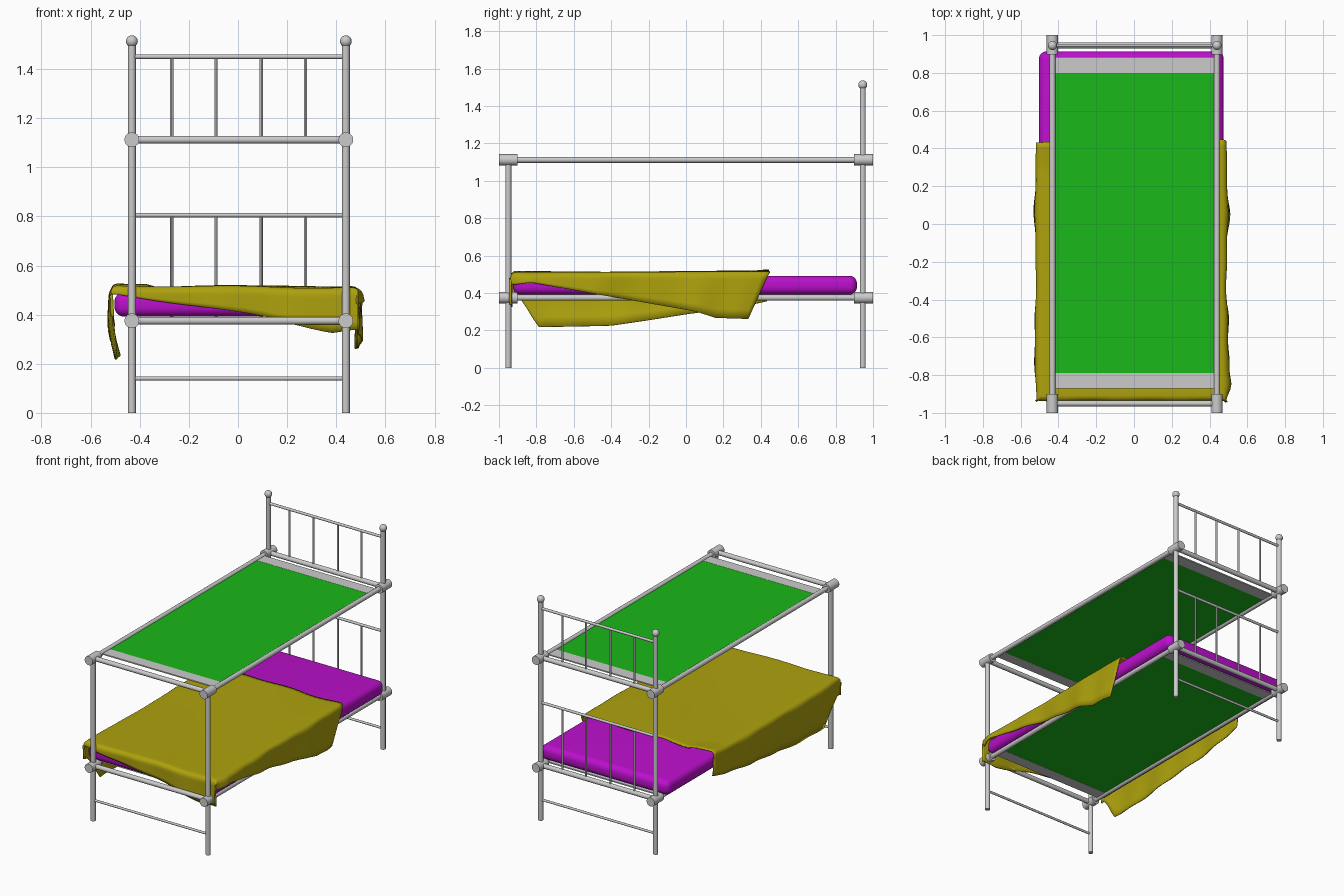
import bpy, bmesh, math
from mathutils import Vector

if "Cube" in bpy.data.objects:
    bpy.data.objects.remove(bpy.data.objects["Cube"])

def material(name, rgb):
    m = bpy.data.materials.new(name)
    m.diffuse_color = (*rgb, 1)
    m.use_nodes = True
    m.node_tree.nodes["Principled BSDF"].inputs["Base Color"].default_value = m.diffuse_color
    return m

GREEN = material("green_fabric", (0.01, 0.48, 0.01))
MAGENTA = material("magenta_fabric", (0.50, 0.005, 0.60))
YELLOW = material("yellow_fabric", (0.42, 0.36, 0.004))

def tube(name, a, b, r, sides=16):
    a, b = Vector(a), Vector(b)
    bpy.ops.mesh.primitive_cylinder_add(vertices=sides, radius=r, depth=(b - a).length,
        location=(a + b) / 2, rotation=(b - a).to_track_quat('Z', 'Y').to_euler())
    o = bpy.context.object
    o.name = name
    bpy.ops.object.shade_smooth_by_angle()
    return o

def box(name, lo, hi, mat=None):
    lo, hi = Vector(lo), Vector(hi)
    bpy.ops.mesh.primitive_cube_add(size=1, location=(lo + hi) / 2)
    o = bpy.context.object
    o.name = name
    o.scale = hi - lo
    bpy.ops.object.transform_apply(location=False, rotation=False, scale=True)
    if mat:
        o.data.materials.append(mat)
    return o

XL, XR, YF, YB = -0.432, 0.439, -0.95, 0.945
LEVELS = (("lower", 0.375), ("upper", 1.112))

# Posts, finials and side rails
for side, x in (("left", XL), ("right", XR)):
    tube(side + "_front_post", (x, YF, 0), (x, YF, 1.112), 0.016)
    tube(side + "_back_post", (x, YB, 0), (x, YB, 1.5), 0.016)
    bpy.ops.mesh.primitive_uv_sphere_add(segments=20, ring_count=12, radius=0.024,
                                         location=(x, YB, 1.513))
    bpy.context.object.name = side + "_finial"
    bpy.ops.object.shade_smooth_by_angle()
    for lev, z in LEVELS:
        tube(f"{lev}_{side}_rail", (x, YF, z), (x, YB, z), 0.016)
        tube(f"{lev}_{side}_front_joint", (x, -1.0, z), (x, -0.9, z), 0.03, 24)
        tube(f"{lev}_{side}_back_joint", (x, 0.897, z), (x, 1.0, z), 0.03, 24)

# Cross bars at both ends
for end, y in (("front", YF), ("back", YB)):
    tube(end + "_foot_bar", (XL, y, 0.14), (XR, y, 0.14), 0.008)
    for lev, z in LEVELS:
        tube(f"{lev}_{end}_bar", (XL, y, z), (XR, y, z), 0.016)

# Headboards with spindles, bed bases
for (lev, z), top in zip(LEVELS, (0.805, 1.45)):
    tube(lev + "_headboard_bar", (XL, YB, top), (XR, YB, top), 0.009)
    for i, x in enumerate((-0.27, -0.09, 0.095, 0.275)):
        tube(f"{lev}_spindle_{i + 1}", (x, YB, z), (x, YB, top), 0.0065, 12)
    box(lev + "_front_plate", (XL, -0.87, z - 0.004), (XR, -0.79, z + 0.004))
    box(lev + "_back_plate", (XL, 0.80, z - 0.004), (XR, 0.885, z + 0.004))
    box(lev + "_base_sheet", (XL, -0.79, z - 0.003), (XR, 0.80, z + 0.003), GREEN)

# Mattress
m = box("mattress", (-0.503, -0.925, 0.392), (0.475, 0.914, 0.492), MAGENTA)
bev = m.modifiers.new("round_corners", 'BEVEL')
bev.width, bev.segments = 0.04, 6
for p in m.data.polygons:
    p.use_smooth = True

# Blanket: flat top with hems dropping by varying amounts on three sides
def interp(pts, x):
    if x <= pts[0][0]:
        return pts[0][1]
    for (a, u), (b, v) in zip(pts, pts[1:]):
        if x <= b:
            return u + (v - u) * (x - a) / (b - a)
    return pts[-1][1]

HEM_L = [(-0.93, 0.10), (-0.87, 0.17), (-0.79, 0.30), (-0.4, 0.285), (0, 0.225), (0.45, 0.17)]
HEM_R = [(-0.93, 0.07), (-0.83, 0.055), (0.07, 0.215), (0.2, 0.25), (0.45, 0.255)]
HEM_F = [(-0.5, 0.035), (0.1, 0.12), (0.38, 0.185), (0.5, 0.17)]
R, X0, X1, Y0, Y1 = 0.03, -0.522, 0.494, -0.938, 0.44
ND, NX, NY = 10, 24, 44

def fold(d):
    return R if d >= R else math.sqrt(R * R - (R - d) ** 2)

bm = bmesh.new()
grid = []
for j in range(ND + NY + 1):
    kf = max(0, ND - j) / ND
    t = max(0, j - ND) / NY
    y0 = Y0 + R + (Y1 - Y0 - R) * t
    row = []
    for i in range(2 * ND + NX + 1):
        kl, kr = max(0, ND - i) / ND, max(0, i - ND - NX) / ND
        s = min(max(i - ND, 0), NX) / NX
        x = X0 + R + (X1 - X0 - 2 * R) * s
        dl, dr = interp(HEM_L, y0) * kl ** 2, interp(HEM_R, y0) * kr ** 2
        df = interp(HEM_F, x) * kf ** 2
        y = y0 - fold(df)
        wave = 0.010 * math.sin(9 * y0 + 1) + 0.006 * math.sin(23 * y0)
        x += fold(dr) - fold(dl)
        x += kr * (wave + 0.03 * math.exp(-((y + 0.86) / 0.06) ** 2)) - kl * wave * 0.8
        x += 0.03 * kl ** 2 * (1 if t > 0 else 0.3) * max(0, dl - 0.15) / 0.15
        y -= 0.45 * dr * t ** 5
        y += 0.008 * math.sin(16 * x) * t ** 8 + kf * 0.004 * math.sin(20 * x)
        top = 0.513 + 0.004 * math.sin(4 * y0 + 3 * x) + 0.003 * math.sin(11 * x + 5 * y0)
        top += 0.012 * max(0, t - 0.9) / 0.1 * (kl > 0 or s < 0.15)
        row.append(bm.verts.new((x, y, top - max(dl, dr, df))))
    grid.append(row)
for a, b in zip(grid, grid[1:]):
    for i in range(len(a) - 1):
        bm.faces.new((a[i], a[i + 1], b[i + 1], b[i])).smooth = True
me = bpy.data.meshes.new("blanket")
bm.to_mesh(me)
bm.free()
blanket = bpy.data.objects.new("blanket", me)
bpy.context.collection.objects.link(blanket)
me.materials.append(YELLOW)
sol = blanket.modifiers.new("thickness", 'SOLIDIFY')
sol.thickness, sol.offset = 0.007, -1
